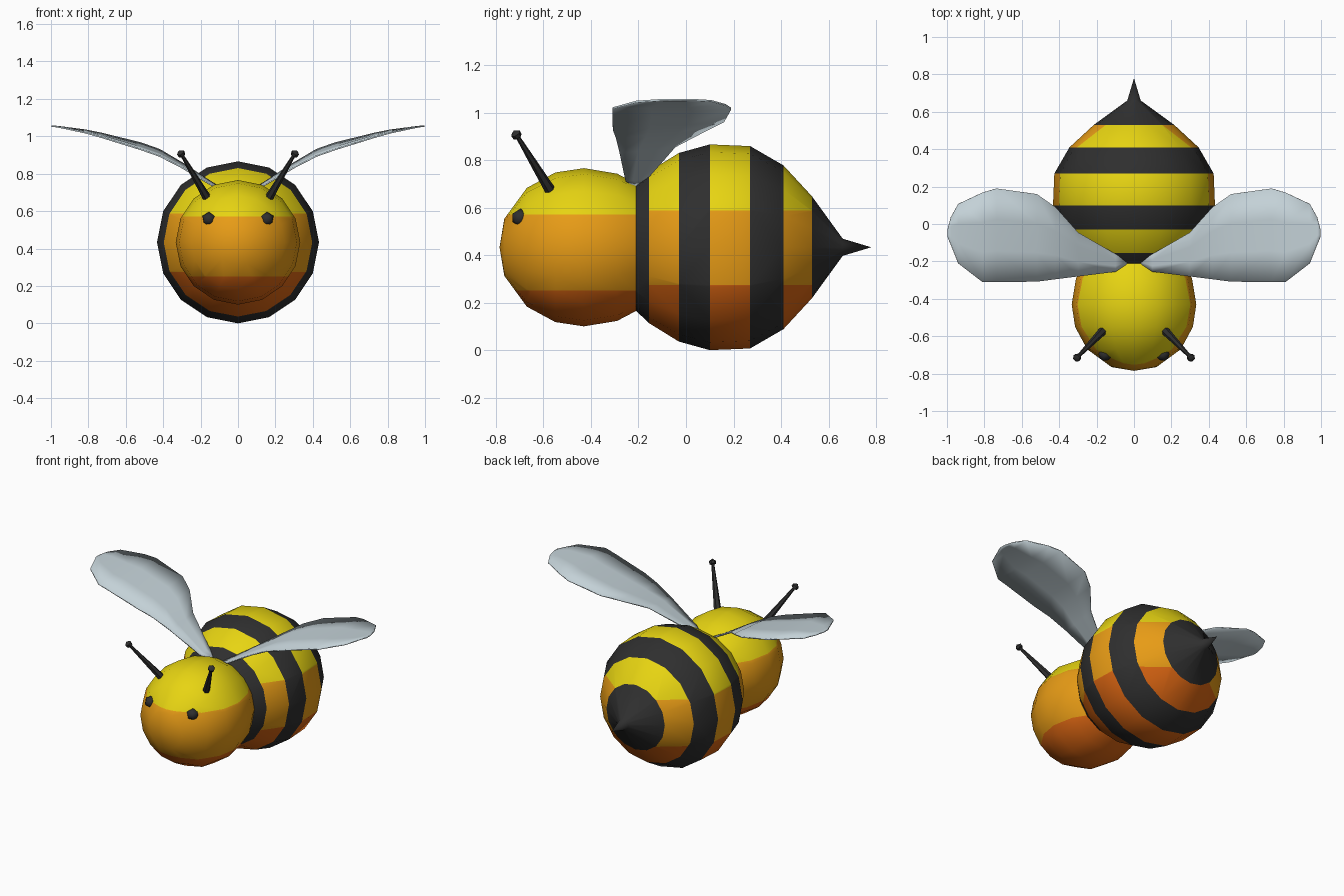
import bpy, bmesh, math
from mathutils import Vector

if "Cube" in bpy.data.objects:
    bpy.data.objects.remove(bpy.data.objects["Cube"])

CZ = 0.433  # height of the body axis


def material(name, rgb):
    m = bpy.data.materials.new(name)
    m.diffuse_color = (*rgb, 1)
    m.use_nodes = True
    m.node_tree.nodes["Principled BSDF"].inputs["Base Color"].default_value = m.diffuse_color
    return m


YELLOW = material("yellow", (0.80, 0.66, 0.006))
ORANGE = material("orange", (0.80, 0.33, 0.008))
RUST = material("rust_orange", (0.70, 0.13, 0.006))
BLACK = material("soft_black", (0.028, 0.028, 0.028))
WING = material("pale_wing", (0.55, 0.64, 0.68))


def finish(bm, name, mats, angle=40, mirror=False):
    bmesh.ops.recalc_face_normals(bm, faces=bm.faces)
    me = bpy.data.meshes.new(name)
    bm.to_mesh(me)
    bm.free()
    for m in mats:
        me.materials.append(m)
    ob = bpy.data.objects.new(name, me)
    bpy.context.collection.objects.link(ob)
    bpy.ops.object.select_all(action='DESELECT')
    ob.select_set(True)
    bpy.context.view_layer.objects.active = ob
    bpy.ops.object.shade_smooth_by_angle(angle=math.radians(angle))
    if mirror:
        ob.modifiers.new("mirror", 'MIRROR')
    return ob


def lathe(bm, profile, sides, origin, axis):
    """Skin rings of (distance along axis, radius); zero radius makes a point."""
    q = Vector(axis).to_track_quat('Z', 'Y')
    rings = []
    for d, r in profile:
        n = sides if r > 0 else 1
        rings.append([bm.verts.new(Vector(origin) + q @ Vector((
            r * math.cos(2 * math.pi * i / sides),
            r * math.sin(2 * math.pi * i / sides), d))) for i in range(n)])
    for a, b in zip(rings, rings[1:]):
        for i in range(sides):
            j = (i + 1) % sides
            quad = [a[i % len(a)], a[j % len(a)], b[j % len(b)], b[i % len(b)]]
            bm.faces.new(list(dict.fromkeys(quad)))


# Head, abdomen and sting: one turned body along y
PROFILE = [(-0.785, 0), (-0.765, 0.12), (-0.67, 0.25), (-0.55, 0.315),
           (-0.43, 0.333), (-0.29, 0.31), (-0.21, 0.268), (-0.155, 0.32),
           (-0.03, 0.397), (0.10, 0.433), (0.27, 0.426), (0.41, 0.345),
           (0.53, 0.215), (0.66, 0.036), (0.78, 0)]
STRIPES = [(-0.21, -0.155), (-0.03, 0.10), (0.27, 0.41), (0.53, 0.79)]
bm = bmesh.new()
lathe(bm, PROFILE, 16, (0, 0, CZ), (0, 1, 0))


def in_head(f):
    return f.calc_center_median().y < -0.21


def striped(f):
    return any(a < f.calc_center_median().y < b for a, b in STRIPES)


# Cut level colour lines, slightly lower on the head
for head, heights in ((True, (0.25, 0.57)), (False, (0.275, 0.587))):
    for h in heights:
        faces = [f for f in bm.faces if in_head(f) == head and not striped(f)]
        geom = set(faces)
        for f in faces:
            geom.update(f.edges)
            geom.update(f.verts)
        bmesh.ops.bisect_plane(bm, geom=list(geom), dist=1e-5,
                               plane_co=(0, 0, h), plane_no=(0, 0, 1))
for f in bm.faces:
    low, high = (0.25, 0.57) if in_head(f) else (0.275, 0.587)
    z = f.calc_center_median().z
    f.material_index = 3 if striped(f) else 0 if z > high else 1 if z > low else 2
finish(bm, "body", [YELLOW, ORANGE, RUST, BLACK])

# Eyes: small beads set on the head
bm = bmesh.new()
bmesh.ops.create_icosphere(bm, subdivisions=1, radius=0.039)
bmesh.ops.translate(bm, verts=bm.verts, vec=(0.155, -0.697, 0.557))
finish(bm, "eyes", [BLACK], 50, True)

# Antennae: tapered stalks with a knob
bm = bmesh.new()
base, tip = Vector((0.165, -0.57, 0.67)), Vector((0.303, -0.713, 0.905))
d = tip - base
L = d.length
lathe(bm, [(-0.02, 0), (-0.02, 0.024), (L * 0.5, 0.016), (L - 0.01, 0.009),
           (L - 0.008, 0.02), (L + 0.01, 0.022), (L + 0.026, 0)], 6, base, d)
finish(bm, "antennae", [BLACK], 50, True)

# Wings: thin blades, stations of x, front y, back y, height
STATIONS = [(0.04, -0.215, -0.19, 0.708), (0.10, -0.255, -0.16, 0.735),
            (0.30, -0.28, -0.045, 0.852), (0.42, -0.295, 0.09, 0.912),
            (0.52, -0.308, 0.16, 0.945), (0.735, -0.31, 0.19, 1.005),
            (0.81, -0.31, 0.168, 1.024), (0.94, -0.21, 0.107, 1.047),
            (0.98, -0.11, 0.035, 1.053), (0.997, -0.07, -0.03, 1.054)]
bm = bmesh.new()
rows = []
for x, y0, y1, z in STATIONS:
    row = []
    for i in range(4):
        y = y0 + (y1 - y0) * i / 3
        row.append(bm.verts.new((x, y, z + 0.15 * (y + 0.1) * (1 - x))))
    rows.append(row)
for a, b in zip(rows, rows[1:]):
    for i in range(3):
        bm.faces.new((a[i], b[i], b[i + 1], a[i + 1]))
wings = finish(bm, "wings", [WING], 40, True)
s = wings.modifiers.new("thickness", 'SOLIDIFY')
s.thickness, s.offset = 0.008, 0
